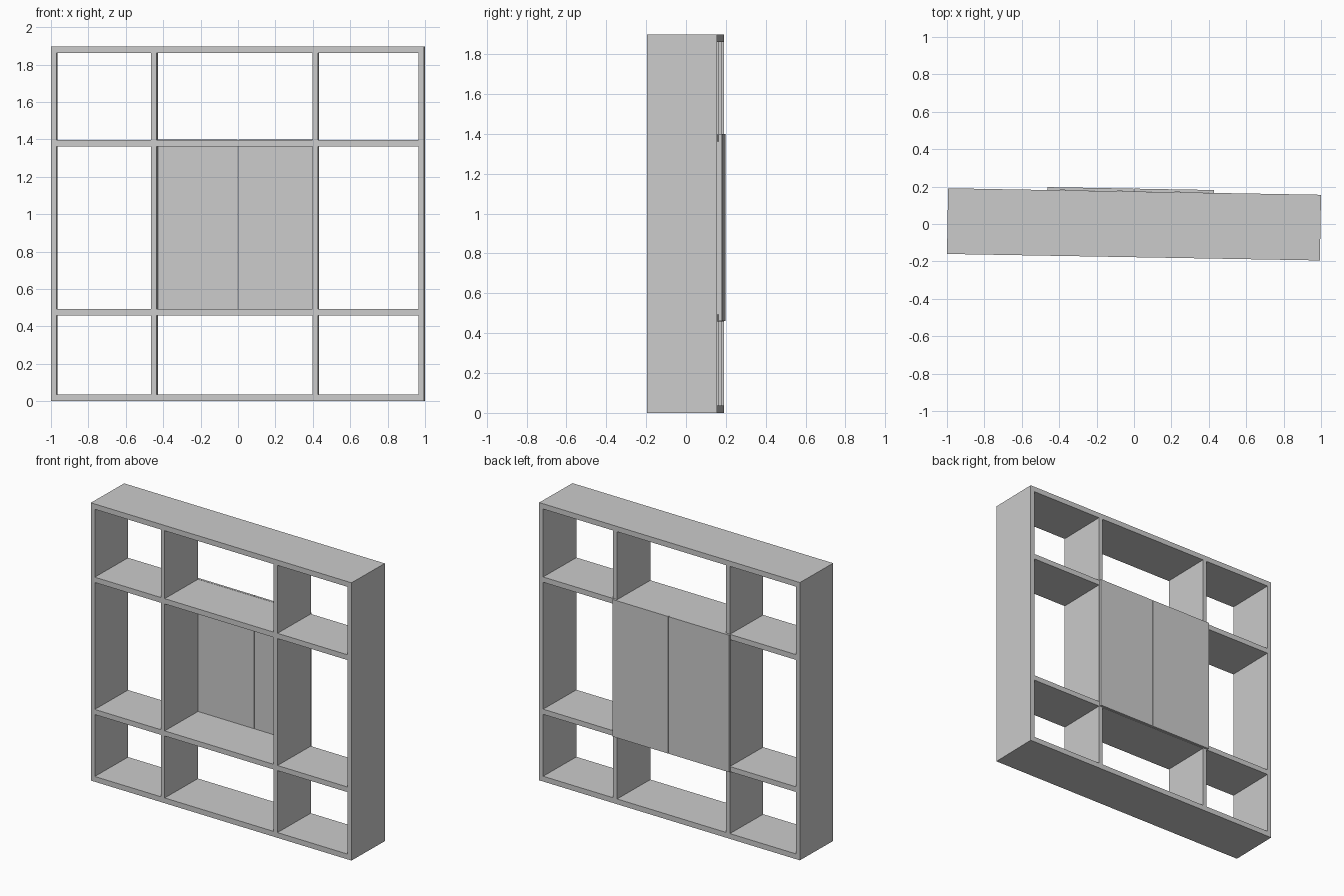
import bpy, bmesh
from math import radians
from mathutils import Matrix

if "Cube" in bpy.data.objects:
    bpy.data.objects.remove(bpy.data.objects["Cube"])

TURN = Matrix.Translation((0, -0.002, 0)) @ Matrix.Rotation(radians(-1), 4, 'Z')
HALF_D = 0.1755
HALF_W = 0.997


def finish(bm, name):
    bmesh.ops.recalc_face_normals(bm, faces=bm.faces)
    bm.transform(TURN)
    mesh = bpy.data.meshes.new(name)
    bm.to_mesh(mesh)
    bm.free()
    obj = bpy.data.objects.new(name, mesh)
    bpy.context.collection.objects.link(obj)


# Shelf frame: solid cells of an uneven grid, extruded front to back
xs = [-HALF_W, -HALF_W + 0.03, -0.462, -0.432, 0.401, 0.431, HALF_W - 0.03, HALF_W]
zs = [0, 0.036, 0.459, 0.494, 1.361, 1.397, 1.861, 1.897]
bm = bmesh.new()
grid = [[bm.verts.new((x, -HALF_D, z)) for z in zs] for x in xs]
for i in range(7):
    for j in range(7):
        if i % 2 == 0 or j % 2 == 0:      # odd/odd cells are the openings
            bm.faces.new((grid[i][j], grid[i + 1][j], grid[i + 1][j + 1], grid[i][j + 1]))
ext = bmesh.ops.extrude_face_region(bm, geom=bm.faces[:], use_keep_orig=True)
new_verts = [g for g in ext['geom'] if isinstance(g, bmesh.types.BMVert)]
bmesh.ops.translate(bm, verts=new_verts, vec=(0, 2 * HALF_D, 0))
finish(bm, "shelf_frame")


# Two door panels mounted on the back of the central bay
def door(name, x0, x1, z0=0.462, z1=1.398, thick=0.015):
    bm = bmesh.new()
    bmesh.ops.create_cube(bm, size=1)
    bmesh.ops.scale(bm, verts=bm.verts, vec=(x1 - x0, thick, z1 - z0))
    bmesh.ops.translate(bm, verts=bm.verts,
                        vec=((x0 + x1) / 2, HALF_D + thick / 2 + 0.0005, (z0 + z1) / 2))
    finish(bm, name)


door("left_door", -0.467, -0.005)
door("right_door", -0.001, 0.425)
